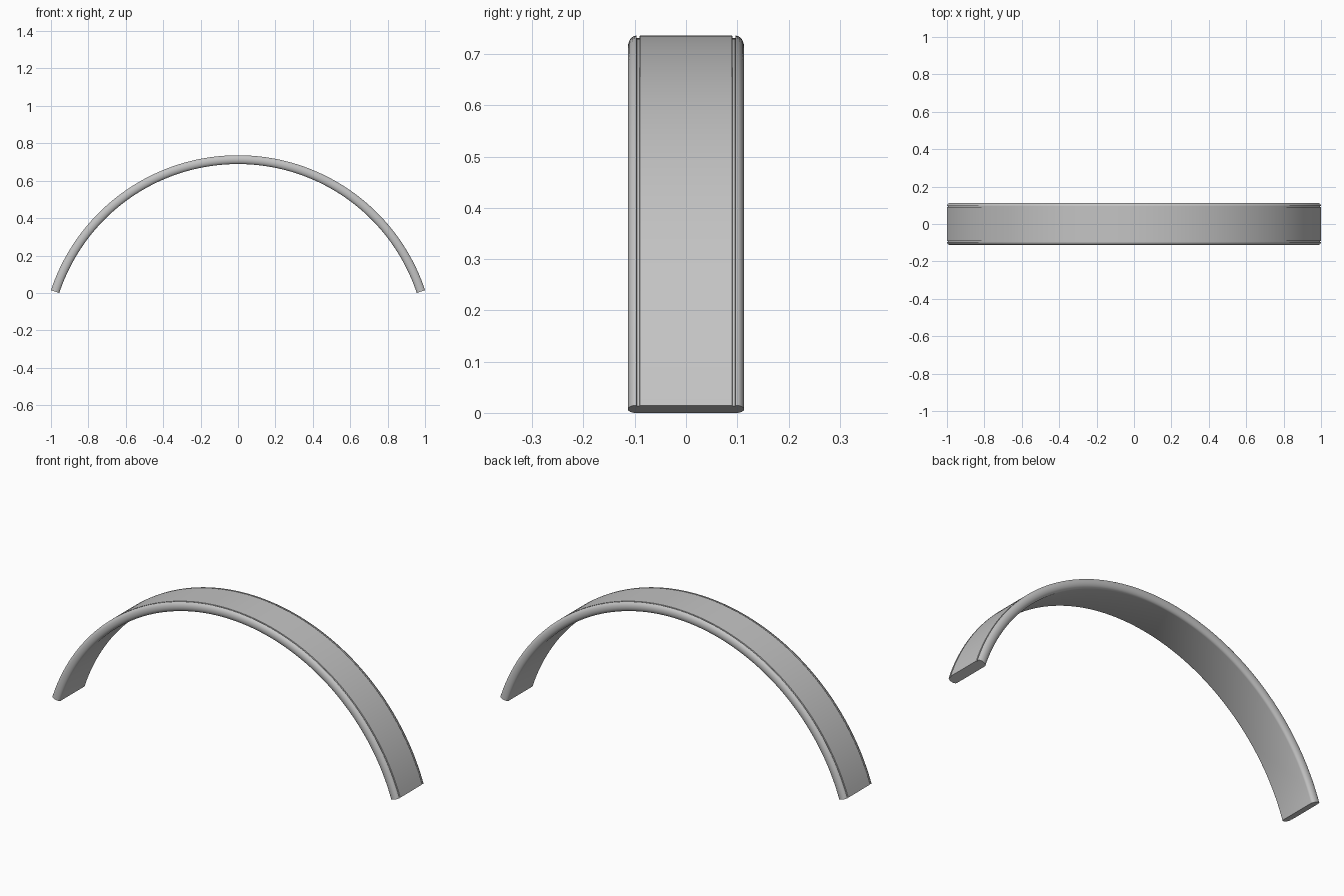
import bpy, bmesh
from math import sin, cos, pi, radians

cube = bpy.data.objects.get("Cube")
if cube:
    bpy.data.objects.remove(cube)

OUTER_R, THICK, CENTRE_Z = 1.054, 0.047, -0.318
HALF_ANGLE = radians(71.6)
STEPS = 96

# Grey material
grey = bpy.data.materials.new("plain grey")
grey.use_nodes = True
colour = (0.55, 0.55, 0.55, 1)
grey.diffuse_color = colour
grey.node_tree.nodes["Principled BSDF"].inputs["Base Color"].default_value = colour

# Half cross-section (y, height from the inner face): groove, then rounded rim
half = THICK / 2
section = [(0.090, THICK), (0.091, THICK - 0.005), (0.096, THICK - 0.005), (0.097, THICK)]
for i in range(1, 13):
    a = pi / 2 - pi * i / 12
    section.append((0.097 + 0.0165 * cos(a), half + half * sin(a)))
profile = section + [(-y, h) for y, h in reversed(section)]

# Sweep the section along the arc
bm = bmesh.new()
rings = []
for s in range(STEPS + 1):
    a = HALF_ANGLE * (2 * s / STEPS - 1)
    ring = []
    for y, h in profile:
        r = OUTER_R - THICK + h
        ring.append(bm.verts.new((r * sin(a), y, CENTRE_Z + r * cos(a))))
    rings.append(ring)
n = len(profile)
for r0, r1 in zip(rings, rings[1:]):
    for i in range(n):
        j = (i + 1) % n
        bm.faces.new((r0[i], r0[j], r1[j], r1[i]))

# Flat end caps
bm.faces.new(rings[0])
bm.faces.new(rings[-1])
bmesh.ops.recalc_face_normals(bm, faces=bm.faces)

mesh = bpy.data.meshes.new("curved_band")
bm.to_mesh(mesh)
bm.free()
mesh.materials.append(grey)
band = bpy.data.objects.new("curved_band", mesh)
bpy.context.collection.objects.link(band)
bpy.ops.object.select_all(action="DESELECT")
band.select_set(True)
bpy.context.view_layer.objects.active = band
bpy.ops.object.shade_smooth_by_angle(angle=radians(30))
